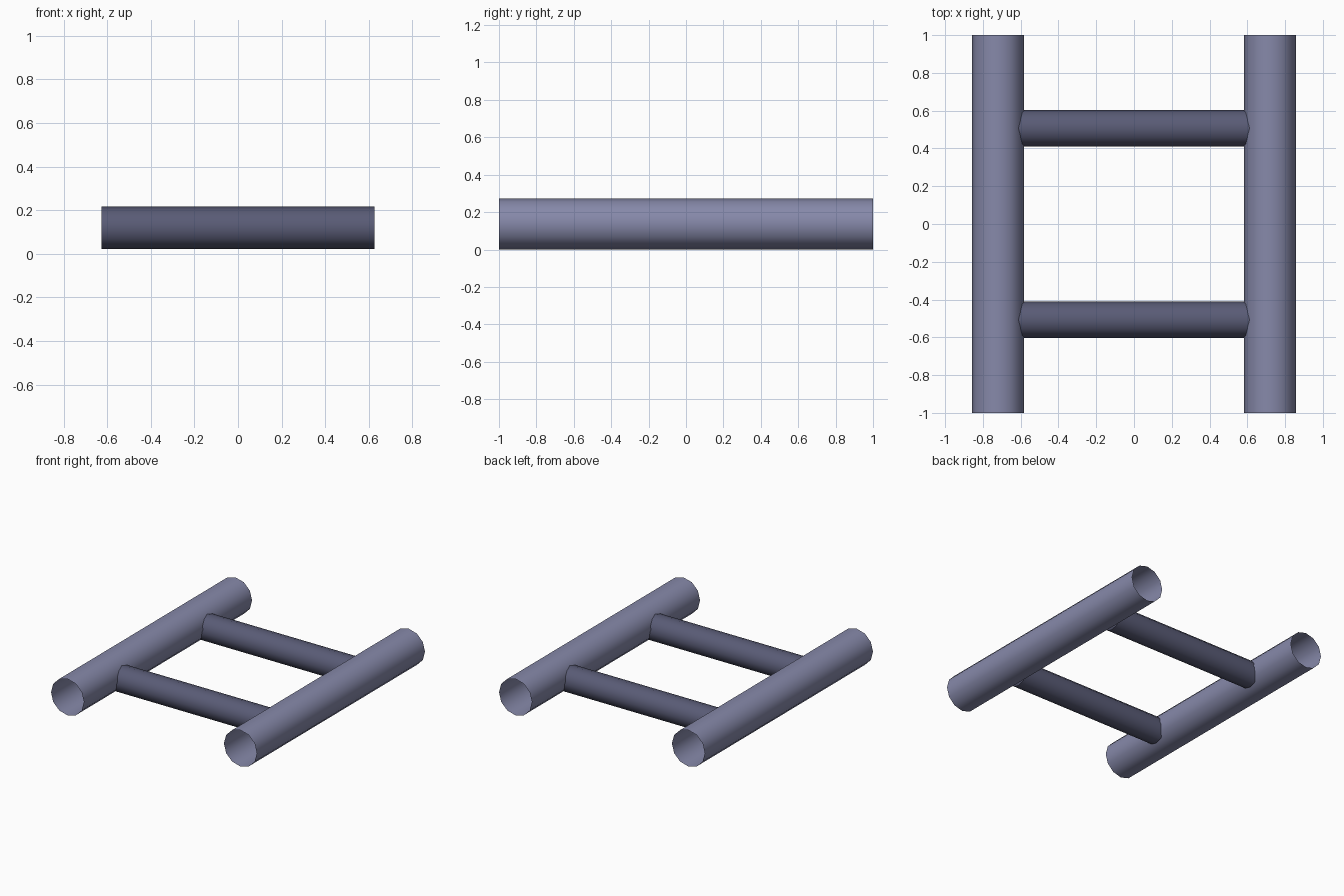
import bpy
from math import pi

if "Cube" in bpy.data.objects:
    bpy.data.objects.remove(bpy.data.objects["Cube"])


def material(name, colour):
    mat = bpy.data.materials.new(name)
    mat.diffuse_color = (*colour, 1)
    mat.use_nodes = True
    mat.node_tree.nodes["Principled BSDF"].inputs["Base Color"].default_value = mat.diffuse_color
    return mat


def tube(name, radius, length, location, rotation, mat):
    """Open-ended, smooth-shaded twelve-sided tube."""
    bpy.ops.mesh.primitive_cylinder_add(
        vertices=12, radius=radius, depth=length, end_fill_type='NOTHING',
        location=location, rotation=rotation)
    obj = bpy.context.object
    obj.name = name
    bpy.ops.object.transform_apply(location=False, rotation=True, scale=False)
    bpy.ops.object.shade_smooth_by_angle(angle=pi / 4)
    obj.data.materials.append(mat)
    return obj


rail_mat = material("rail_grey_blue", (0.24, 0.25, 0.40))
rung_mat = material("rung_dark_grey_blue", (0.10, 0.105, 0.18))

for side, s in (("left", -1), ("right", 1)):
    # Long side rails running front to back
    tube(f"rail_{side}", 0.137, 2.0, (s * 0.72, 0, 0.137), (pi / 2, 0, 0), rail_mat)

for end, s in (("front", -1), ("back", 1)):
    # Thinner rungs whose ends sink into the rails
    tube(f"rung_{end}", 0.097, 1.25, (0, s * 0.507, 0.119), (0, pi / 2, 0), rung_mat)
